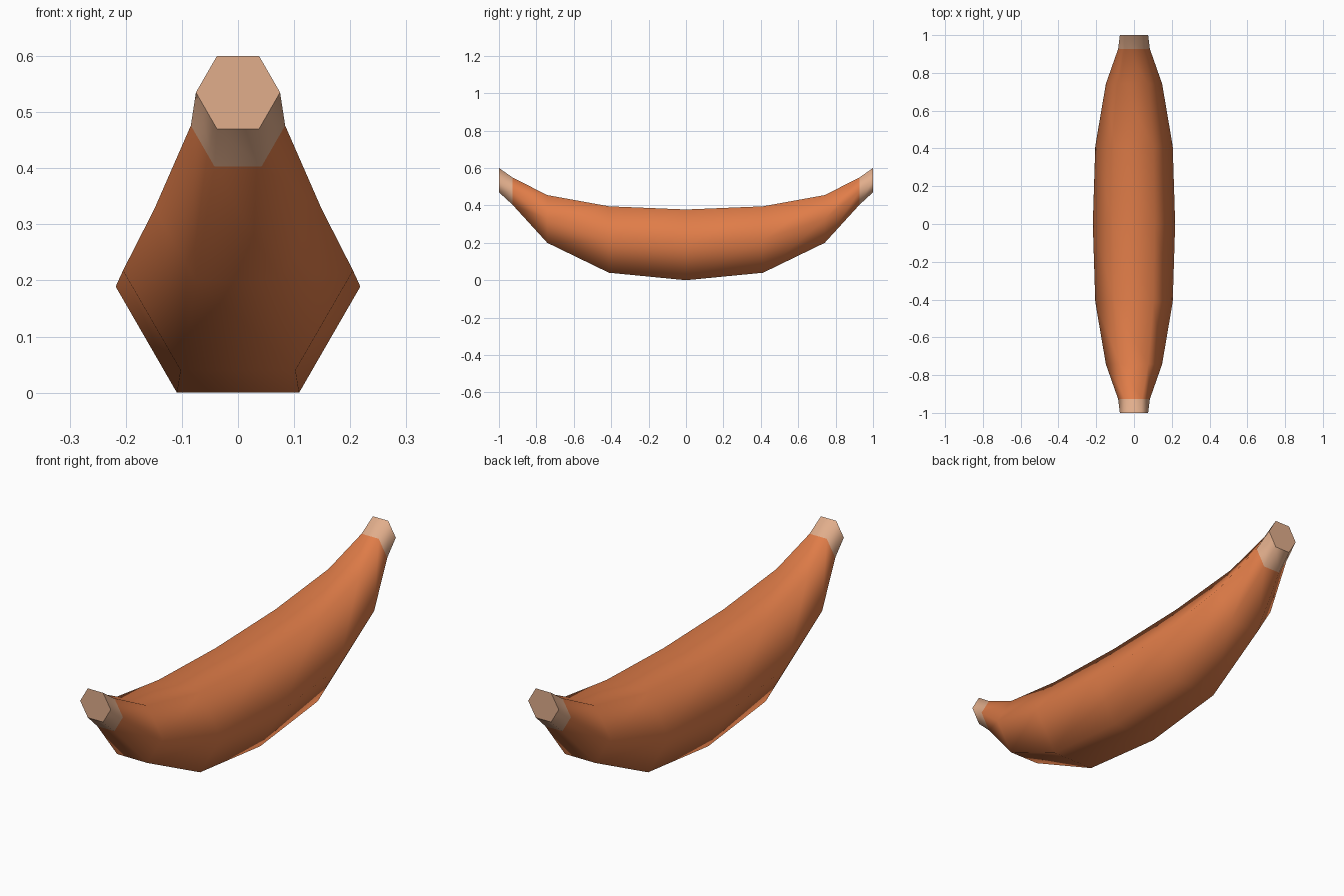
import bpy, bmesh, math

if "Cube" in bpy.data.objects:
    bpy.data.objects.remove(bpy.data.objects["Cube"])


def material(name, rgb):
    m = bpy.data.materials.new(name)
    m.diffuse_color = (*rgb, 1)
    m.use_nodes = True
    m.node_tree.nodes["Principled BSDF"].inputs["Base Color"].default_value = m.diffuse_color
    return m


# half-length profile: y, half width, bottom z, top z
half = [(0.0, 0.218, 0.0, 0.378), (0.412, 0.205, 0.04, 0.395),
        (0.742, 0.149, 0.20, 0.455), (0.927, 0.084, 0.403, 0.549),
        (1.0, 0.075, 0.47, 0.60)]
profile = [(-y, w, b, t) for y, w, b, t in reversed(half[1:])] + half

# curved hexagonal body lofted from tip to tip
bm = bmesh.new()
rings = []
for y, w, b, t in profile:
    ring = []
    for i in range(6):
        a = math.radians(60 * i)
        z = (b + t) / 2 + (t - b) / 2 * math.sin(a) / math.sin(math.pi / 3)
        ring.append(bm.verts.new((w * math.cos(a), y, z)))
    rings.append(ring)
for r0, r1 in zip(rings, rings[1:]):
    for i in range(6):
        j = (i + 1) % 6
        bm.faces.new((r0[i], r0[j], r1[j], r1[i]))

# flat end caps with crisp rims
caps = [bm.faces.new(rings[0]), bm.faces.new(rings[-1])]
bmesh.ops.recalc_face_normals(bm, faces=bm.faces[:])
for f in bm.faces:
    f.smooth = f not in caps
    # tan tips beyond the last body ring
    f.material_index = int(abs(f.calc_center_median().y) > 0.94)
for cap in caps:
    for e in cap.edges:
        e.smooth = False

mesh = bpy.data.meshes.new("banana")
bm.to_mesh(mesh)
bm.free()
mesh.materials.append(material("orange skin", (0.75, 0.205, 0.066)))
mesh.materials.append(material("tan tip", (0.75, 0.42, 0.26)))
obj = bpy.data.objects.new("banana", mesh)
bpy.context.collection.objects.link(obj)
